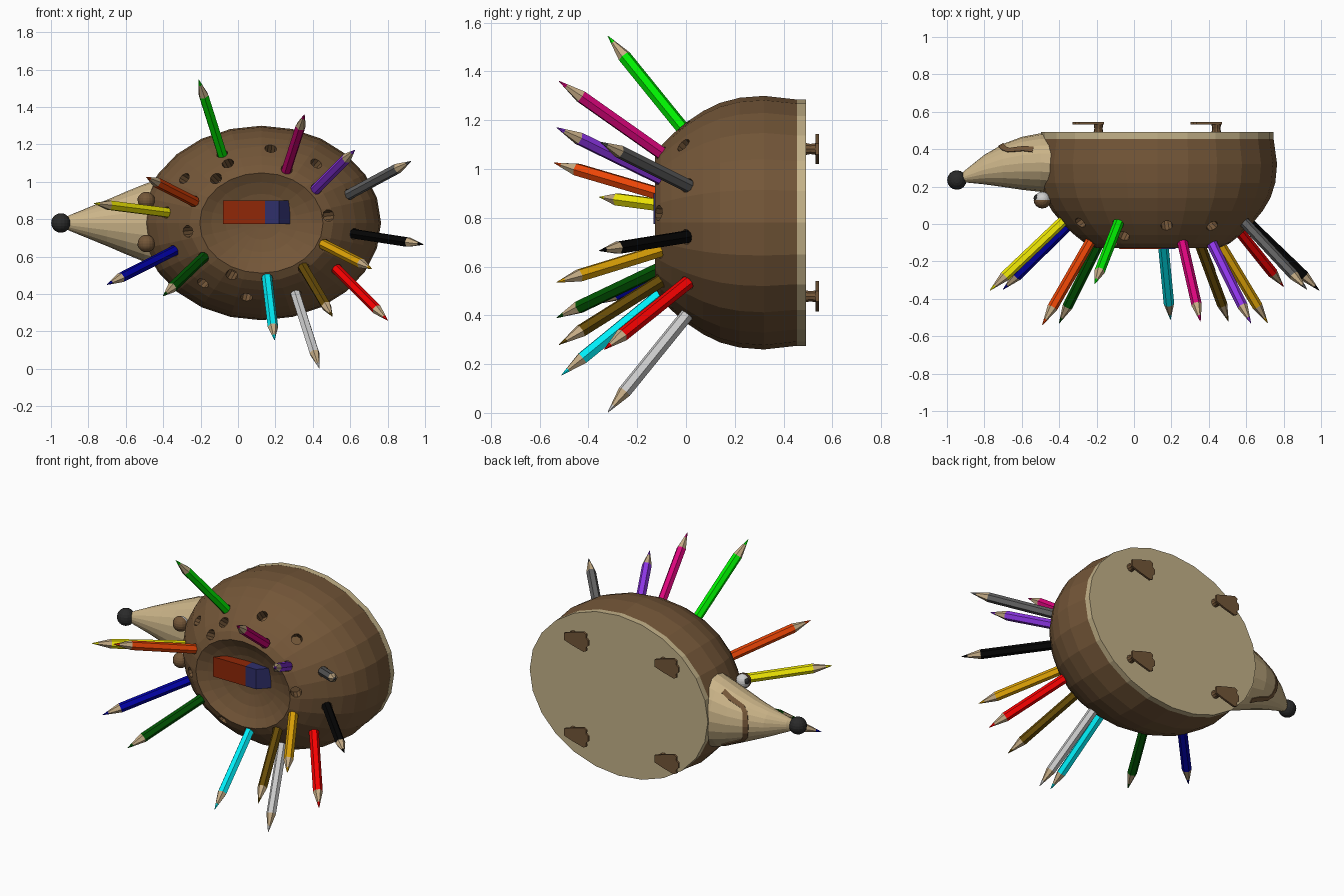
import bpy, bmesh, math
from mathutils import Vector

if "Cube" in bpy.data.objects:
    bpy.data.objects.remove(bpy.data.objects["Cube"])

CX, CZ, RX, RZ = 0.125, 0.78, 0.64, 0.52      # body ellipse


def mat(name, rgb):
    """Material from display (sRGB) values."""
    m = bpy.data.materials.new(name)
    m.diffuse_color = (*[c ** 2.2 for c in rgb], 1)
    m.use_nodes = True
    m.node_tree.nodes["Principled BSDF"].inputs["Base Color"].default_value = m.diffuse_color
    return m


BROWN = mat("brown", (0.45, 0.34, 0.23))
TAN = mat("tan", (0.79, 0.70, 0.53))
BASE = mat("base_tan", (0.76, 0.69, 0.53))
WOOD = mat("wood", (0.77, 0.67, 0.52))
BLACK = mat("black", (0.18, 0.18, 0.18))
WHITE = mat("white", (0.95, 0.95, 0.95))


def finish(name, bm, mats):
    bmesh.ops.recalc_face_normals(bm, faces=bm.faces)
    me = bpy.data.meshes.new(name)
    bm.to_mesh(me)
    bm.free()
    for m in mats:
        me.materials.append(m)
    ob = bpy.data.objects.new(name, me)
    bpy.context.collection.objects.link(ob)
    return ob


def loft(bm, rings, idx=None):
    """Skin a list of equal point rings and cap both ends."""
    rows = [[bm.verts.new(p) for p in r] for r in rings]
    n = len(rows[0])
    for k, (a, b) in enumerate(zip(rows, rows[1:])):
        for i in range(n):
            j = (i + 1) % n
            f = bm.faces.new((a[i], a[j], b[j], b[i]))
            f.material_index = idx[k] if idx else 0
    bm.faces.new(rows[0])
    bm.faces.new(rows[-1]).material_index = idx[-1] if idx else 0


def rod(bm, start, end, steps, n, idx=None):
    """Lathe along start->end; steps are (distance from start, radius)."""
    d = (end - start).normalized()
    q = d.to_track_quat('Z', 'Y')
    loft(bm, [[start + d * t + q @ Vector((r * math.cos(2 * math.pi * i / n),
                                           r * math.sin(2 * math.pi * i / n), 0))
               for i in range(n)] for t, r in steps], idx)


def oval(s, y, n=24):
    return [Vector((CX + s * RX * math.cos(2 * math.pi * i / n), y,
                    CZ + s * RZ * math.sin(2 * math.pi * i / n))) for i in range(n)]


def sphere(name, c, r, m, u=16, v=10):
    bm = bmesh.new()
    bmesh.ops.create_uvsphere(bm, u_segments=u, v_segments=v, radius=r)
    bmesh.ops.translate(bm, vec=c, verts=bm.verts)
    return finish(name, bm, [m])


# body dome with a shallow dish on its crown
dome = [(.97, .46), (1, .32), (.985, .22), (.945, .14), (.88, .07), (.79, 0),
        (.69, -.06), (.6, -.105), (.515, -.128)]
dish = [(.42, -.1), (.3, -.075), (.17, -.06), (.05, -.055)]
bm = bmesh.new()
loft(bm, [oval(s, y) for s, y in dome + dish])
body = finish("body", bm, [BROWN])

# base plate
bm = bmesh.new()
loft(bm, [oval(.972, .455), oval(.972, .492)])
finish("base_plate", bm, [BASE])

# pencils: colour, base point, tip
pencils = [
    ("green", (.02, .95, .02), (-.085, 0, 1.15), (-.21, -.32, 1.545)),
    ("magenta", (.85, .05, .48), (.255, -.08, 1.05), (.355, -.52, 1.36)),
    ("purple", (.55, .22, .9), (.41, -.09, .955), (.625, -.53, 1.17)),
    ("grey", (.38, .38, .38), (.58, .02, .925), (.925, -.35, 1.11)),
    ("black", (.05, .05, .05), (.60, .02, .725), (.99, -.355, .665)),
    ("gold", (.88, .64, .06), (.45, -.09, .67), (.715, -.53, .535)),
    ("red", (.97, .02, .02), (.515, .02, .545), (.80, -.335, .26)),
    ("olive", (.4, .3, .06), (.345, -.09, .55), (.505, -.52, .28)),
    ("silver", (.75, .75, .75), (.305, .01, .41), (.435, -.32, .003)),
    ("cyan", (.02, .93, .97), (.155, -.1, .49), (.195, -.51, .155)),
    ("dark_green", (.02, .33, .04), (-.18, -.09, .60), (-.40, -.53, .39)),
    ("blue", (.03, .03, .65), (-.345, 0, .63), (-.70, -.35, .45)),
    ("yellow", (.95, .92, .05), (-.375, .02, .835), (-.77, -.355, .885)),
    ("orange", (.92, .28, .06), (-.225, -.08, .89), (-.49, -.54, 1.025)),
]
cut = bmesh.new()
for name, rgb, a, b in pencils:
    a, b = Vector(a), Vector(b)
    d = (b - a).normalized()
    start = a - d * .06
    L = (b - start).length
    bm = bmesh.new()
    rod(bm, start, b, [(0, .028), (L - .11, .028), (L - .035, .01), (L, .0015)], 6, [0, 1, 0])
    finish(name + "_pencil", bm, [mat(name, rgb), WOOD])
    rod(cut, a - d * .065, b, [(0, .031), (.17, .031)], 10)


# empty pencil holes, aimed out from the body's middle
def dome_y(x, z):
    r = math.hypot((x - CX) / RX, (z - CZ) / RZ)
    for (s0, y0), (s1, y1) in zip(dome[1:], dome[2:]):
        if s1 <= r <= s0:
            return y0 + (y1 - y0) * (s0 - r) / (s0 - s1)
    return dome[-1][1]


for x, z in [(.175, 1.18), (.42, 1.10), (.485, .82), (-.055, 1.10), (-.12, 1.02),
             (-.29, 1.02), (-.27, .735), (-.19, .455), (-.035, .5), (.045, .38)]:
    p = Vector((x, dome_y(x, z), z))
    d = (p - Vector((CX, .33, CZ))).normalized()
    rod(cut, p - d * .08, p + d, [(0, .032), (.14, .032)], 10)
cutter = finish("hole_cutter", cut, [BROWN])
cutter.hide_render = True
mod = body.modifiers.new("holes", 'BOOLEAN')
mod.operation, mod.object, mod.solver = 'DIFFERENCE', cutter, 'EXACT'
mod.use_self = True
bpy.context.view_layer.objects.active = body
bpy.ops.object.modifier_apply(modifier=mod.name)
bpy.data.objects.remove(cutter)

# snout: x, front y, back y, half height
secs = [(-.40, .16, .488, .24), (-.5, .172, .485, .208), (-.6, .183, .466, .167),
        (-.7, .198, .428, .124), (-.8, .212, .37, .083), (-.9, .222, .29, .042),
        (-.94, .225, .25, .02)]


def snout_point(x, ang, grow=0.0):
    """Point on the snout; ang 0 is the underside (+y)."""
    for a, b in zip(secs, secs[1:]):
        if b[0] <= x <= a[0]:
            t = (a[0] - x) / (a[0] - b[0])
            f, k, h = (a[i] + (b[i] - a[i]) * t for i in (1, 2, 3))
            return Vector((x, (f + k) / 2 + ((k - f) / 2 + grow) * math.cos(ang),
                           CZ + (h + grow) * math.sin(ang)))


bm = bmesh.new()
loft(bm, [[snout_point(s[0], 2 * math.pi * i / 20) for i in range(20)] for s in secs])
finish("snout", bm, [TAN])
sphere("nose", (-.947, .235, CZ), .052, BLACK)

# mouth: a curved strip round the underside of the snout
half = [(-.54, 62), (-.59, 57), (-.635, 54), (-.67, 51), (-.695, 40), (-.708, 20)]
path = half + [(-.712, 0)] + [(x, -a) for x, a in reversed(half)]
flat = [Vector((x, math.radians(a) * .13)) for x, a in path]
bm = bmesh.new()
rings = []
for i, p in enumerate(flat):
    t = (flat[min(i + 1, len(flat) - 1)] - flat[max(i - 1, 0)]).normalized()
    n = Vector((-t.y, t.x)) * .013
    rings.append([snout_point((p + n * s).x, (p + n * s).y / .13, g)
                  for s, g in ((-1, -.02), (-1, .005), (1, .005), (1, -.02))])
loft(bm, rings)
finish("mouth", bm, [BROWN])

# eyes with pupils and brown lids
for side, z in (("upper", .9), ("lower", .67)):
    c = Vector((-.49, .13, z))
    s = 1 if z > CZ else -1
    sphere(side + "_eyeball", c, .043, WHITE)
    sphere(side + "_pupil", c + Vector((-.026, .008, s * .008)), .021, BLACK, 12, 8)
    lid = sphere(side + "_eyelid", c, .047, BROWN)
    bm = bmesh.new()
    bm.from_mesh(lid.data)
    bmesh.ops.bisect_plane(bm, geom=bm.verts[:] + bm.edges[:] + bm.faces[:],
                           plane_co=c + Vector((0, -.003, 0)),
                           plane_no=(0, 1, 0), clear_outer=True)
    bmesh.ops.holes_fill(bm, edges=[e for e in bm.edges if e.is_boundary])
    bm.to_mesh(lid.data)
    bm.free()


# two-tone eraser with slanted ends lying in the dish
def block(name, f0, f1, b0, b1, m):
    bm = bmesh.new()
    loft(bm, [[Vector((x, y, z)) for x, z in ((l, .775), (r, .775), (r, .9), (l, .9))]
              for y, l, r in ((-.133, f0, f1), (-.062, b0, b1))])
    finish(name, bm, [m])


block("eraser_red", -.08, .145, -.01, .145, mat("eraser_red", (.56, .17, .06)))
block("eraser_blue", .145, .22, .145, .285, mat("eraser_blue", (.2, .2, .42)))

# four feet: short leg and a flat sole with toes towards the head
sole = [(0, -.022), (0, .022), (-.06, .042), (-.135, .062), (-.155, .052), (-.152, .03),
        (-.168, .016), (-.168, -.016), (-.152, -.03), (-.155, -.052), (-.135, -.062), (-.06, -.042)]
for hx, pos in ((-.16, "front"), (.47, "rear")):
    for hz, side in ((1.082, "upper"), (.478, "lower")):
        bm = bmesh.new()
        loft(bm, [[Vector((hx + x, y, hz + z)) for x, z in sole] for y in (.532, .545)])
        a = Vector((hx - .03, .48, hz))
        rod(bm, a, a + Vector((0, 1, 0)), [(0, .028), (.03, .022), (.056, .026)], 10)
        finish(f"{pos}_{side}_foot", bm, [BROWN])
